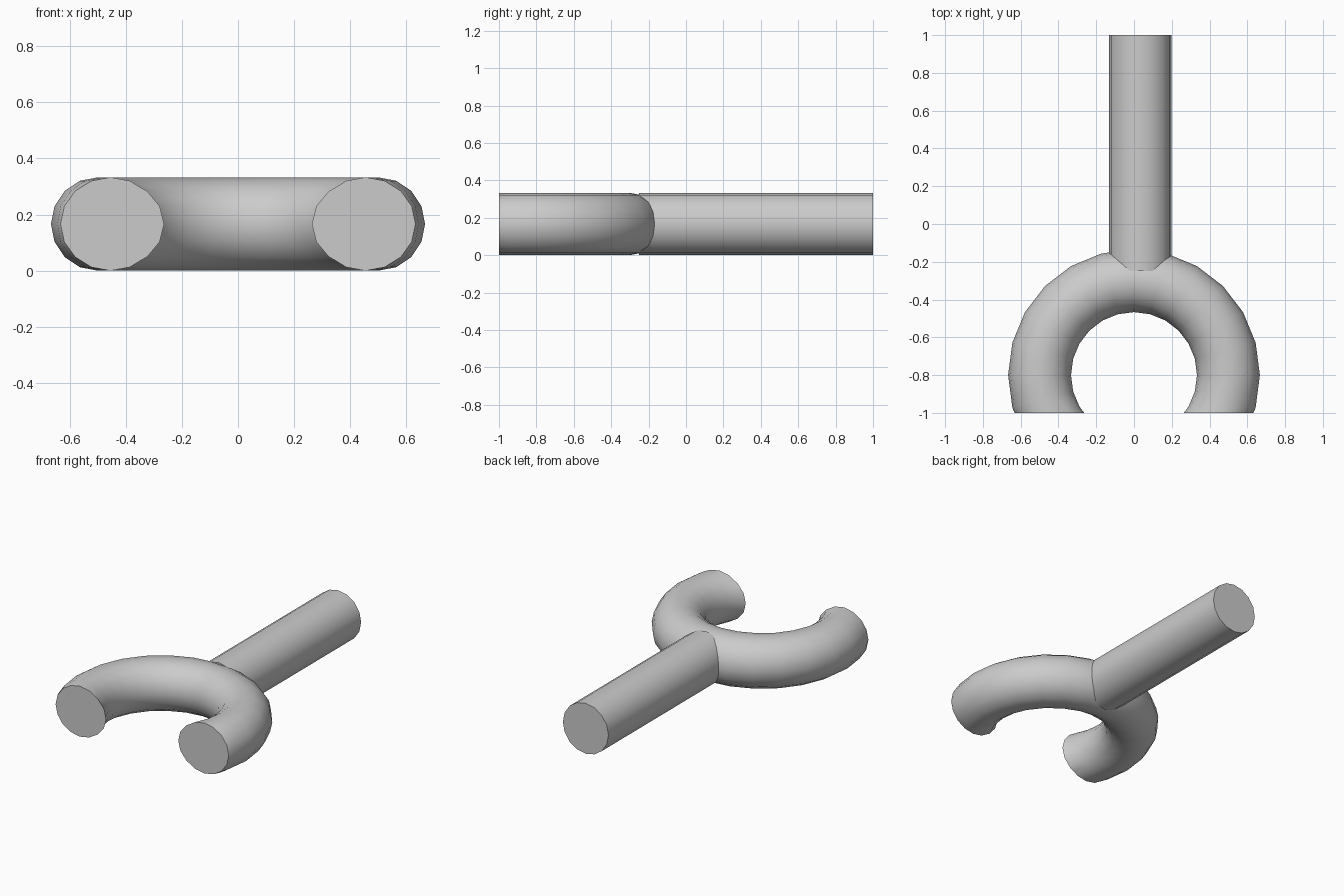
import bpy, bmesh
from math import radians
from mathutils import Matrix

default = bpy.data.objects.get("Cube")
if default:
    bpy.data.objects.remove(default, do_unlink=True)

TUBE = 0.1665          # shared tube radius
RING_Y = -0.8          # centre of the ring

grey = bpy.data.materials.new("light_grey")
grey.use_nodes = True
colour = (0.6, 0.6, 0.6, 1)
grey.diffuse_color = colour
grey.node_tree.nodes["Principled BSDF"].inputs["Base Color"].default_value = colour


def finish(name, bm):
    """Turn a bmesh into a smooth-shaded object with sharp end caps."""
    bmesh.ops.recalc_face_normals(bm, faces=bm.faces)
    mesh = bpy.data.meshes.new(name)
    bm.to_mesh(mesh)
    bm.free()
    mesh.materials.append(grey)
    obj = bpy.data.objects.new(name, mesh)
    bpy.context.collection.objects.link(obj)
    bpy.ops.object.select_all(action='DESELECT')
    obj.select_set(True)
    bpy.context.view_layer.objects.active = obj
    bpy.ops.object.shade_smooth_by_angle(angle=radians(40))
    return obj


# Open ring: a spun circle, sliced flat across the front
bm = bmesh.new()
circle = bmesh.ops.create_circle(
    bm, segments=16, radius=TUBE,
    matrix=Matrix.Translation((0.5, RING_Y, TUBE)) @ Matrix.Rotation(radians(90), 4, 'X'))
bmesh.ops.spin(bm, geom=circle["verts"] + bm.edges[:], cent=(0, RING_Y, 0),
               axis=(0, 0, 1), angle=radians(360), steps=24)
bmesh.ops.remove_doubles(bm, verts=bm.verts, dist=0.0005)
bmesh.ops.bisect_plane(bm, geom=bm.verts[:] + bm.edges[:] + bm.faces[:],
                       plane_co=(0, -1, 0), plane_no=(0, -1, 0), clear_outer=True)
bmesh.ops.holes_fill(bm, edges=[e for e in bm.edges if e.is_boundary], sides=0)
finish("open_ring", bm)

# Straight shaft running back from the ring, slightly off centre
START, END = -0.25, 1.0
bm = bmesh.new()
bmesh.ops.create_cone(
    bm, cap_ends=True, segments=16, radius1=TUBE, radius2=TUBE, depth=END - START,
    matrix=Matrix.Translation((0.033, (START + END) / 2, TUBE)) @ Matrix.Rotation(radians(90), 4, 'X'))
finish("shaft", bm)
